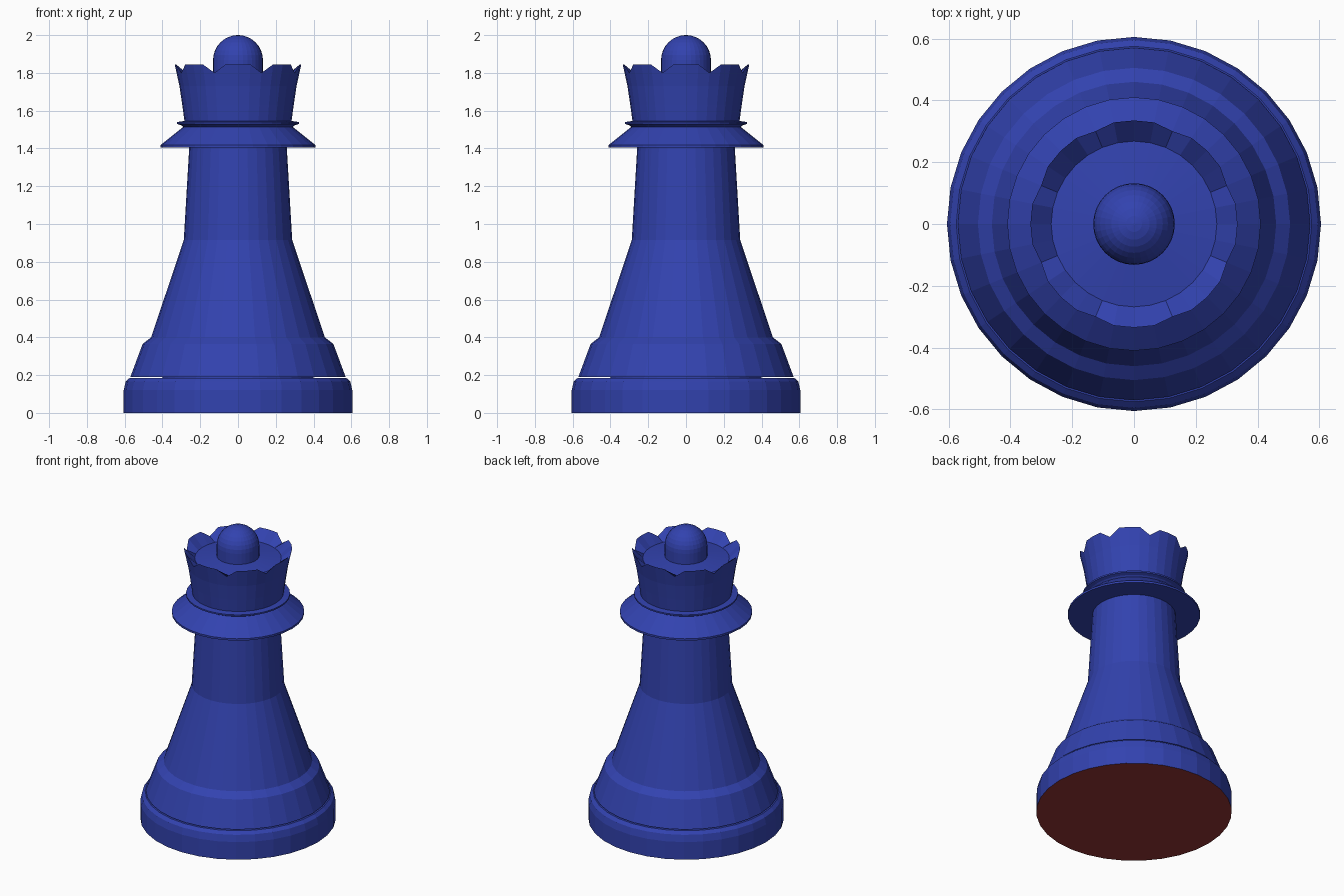
import bpy, bmesh
from math import cos, sin, tau, pi

SIDES = 32

cube = bpy.data.objects.get("Cube")
if cube:
    bpy.data.objects.remove(cube, do_unlink=True)


def material(name, colour):
    mat = bpy.data.materials.new(name)
    mat.use_nodes = True
    mat.diffuse_color = (*colour, 1)
    mat.node_tree.nodes["Principled BSDF"].inputs["Base Color"].default_value = (*colour, 1)
    return mat


blue = material("royal blue", (0.032, 0.055, 0.43))
red = material("dark red felt", (0.30, 0.035, 0.035))


def lathe(name, profile, notch=None):
    """Turn a bottom-to-top (radius, height) profile; notch adjusts single points."""
    bm = bmesh.new()
    rings = []
    for row, (r, z) in enumerate(profile):
        ring = []
        for i in range(SIDES):
            pr, pz = notch(row, i, r, z) if notch else (r, z)
            a = tau * i / SIDES
            ring.append(bm.verts.new((pr * cos(a), pr * sin(a), pz)))
        rings.append(ring)
    for low, high in zip(rings, rings[1:]):
        for i in range(SIDES):
            j = (i + 1) % SIDES
            bm.faces.new((low[i], low[j], high[j], high[i]))
    bm.faces.new(rings[0][::-1])
    bm.faces.new(rings[-1])
    mesh = bpy.data.meshes.new(name)
    bm.to_mesh(mesh)
    bm.free()
    mesh.materials.append(blue)
    obj = bpy.data.objects.new(name, mesh)
    bpy.context.collection.objects.link(obj)
    return obj


# Base plinth with a felt-coloured underside
base = lathe("base", [(0.605, 0), (0.605, 0.12), (0.595, 0.165), (0.575, 0.184)])
base.data.materials.append(red)
for face in base.data.polygons:
    if face.normal.z < -0.9:
        face.material_index = 1

# Skirt and tapering column, on a narrow core that leaves a thin gap
lathe("body", [(0.4, 0.18), (0.4, 0.19), (0.57, 0.19), (0.505, 0.365),
               (0.46, 0.4), (0.287, 0.915), (0.258, 1.41)])

# Sloping collar and the thin ring above it
lathe("collar", [(0.41, 1.405), (0.41, 1.418), (0.295, 1.51), (0.28, 1.52)])
lathe("neck_ring", [(0.285, 1.51), (0.3, 1.522), (0.322, 1.53),
                    (0.322, 1.54), (0.285, 1.545)])


# Crown: eight flat-topped points with a V notch between each pair
RIM = 3


def crown_notch(row, i, r, z):
    return (r - 0.01, z - 0.045) if row == RIM and i % 4 == 2 else (r, z)


lathe("crown", [(0.282, 1.535), (0.295, 1.63), (0.31, 1.73), (0.335, 1.845),
                (0.268, 1.78), (0.12, 1.797)], crown_notch)

# Domed finial
R, CENTRE, STEPS = 0.132, 1.868, 8
dome = [(R * cos(k * pi / 2 / STEPS), CENTRE + R * sin(k * pi / 2 / STEPS))
        for k in range(STEPS)]
lathe("finial", [(R, 1.78)] + dome + [(0.004, 2.0)])
